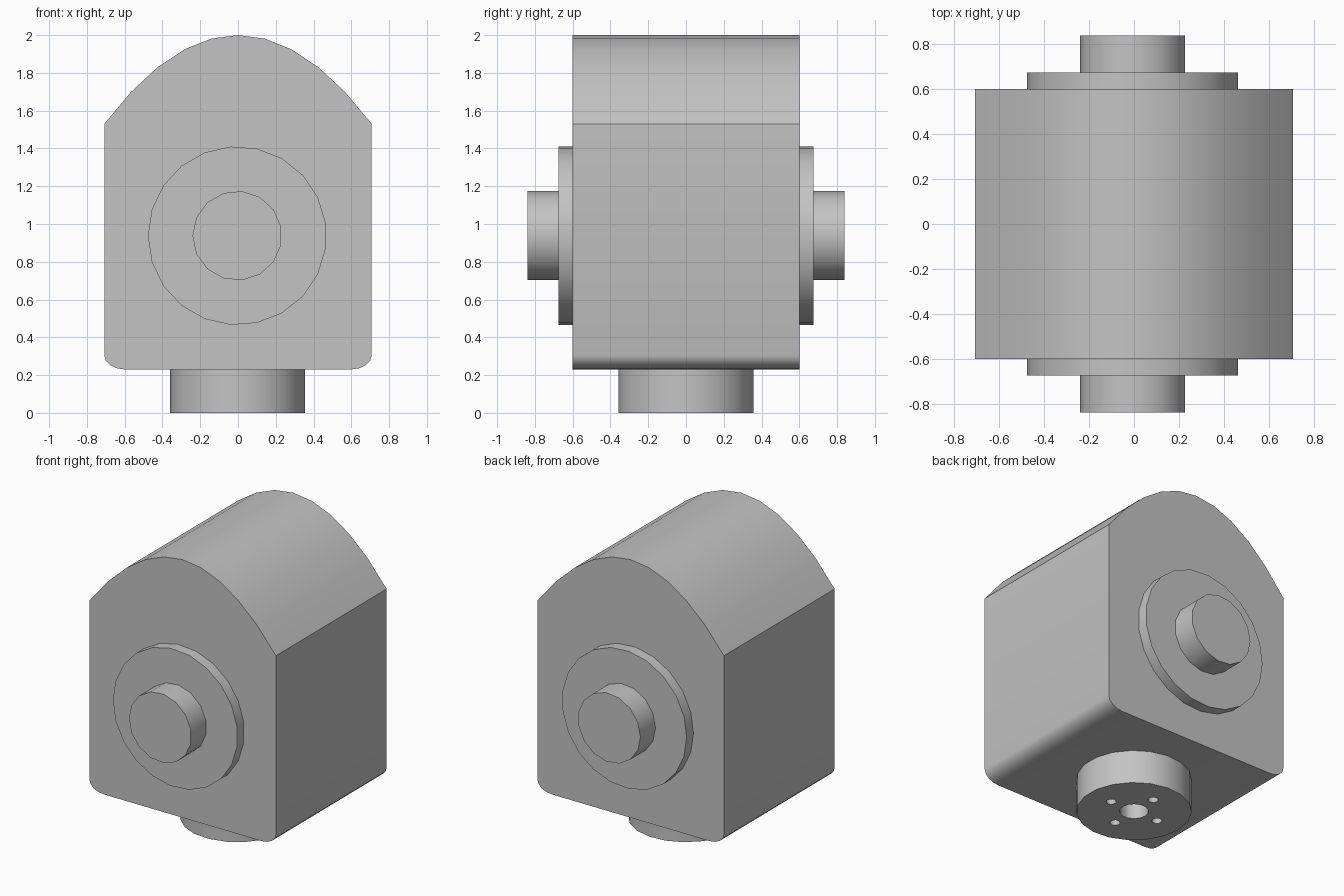
import bpy
import bmesh
import math

cube = bpy.data.objects.get("Cube")
if cube:
    bpy.data.objects.remove(cube, do_unlink=True)

# Single material
grey = bpy.data.materials.new("light grey")
grey.use_nodes = True
COLOUR = (0.55, 0.55, 0.55, 1)
grey.diffuse_color = COLOUR
grey.node_tree.nodes["Principled BSDF"].inputs["Base Color"].default_value = COLOUR


def extrude_loops(name, loops, vector):
    """Solid made by extruding each closed loop of points along a vector."""
    bm = bmesh.new()
    for loop in loops:
        face = bm.faces.new([bm.verts.new(p) for p in loop])
        top = bmesh.ops.extrude_face_region(bm, geom=[face], use_keep_orig=True)
        moved = [v for v in top["geom"] if isinstance(v, bmesh.types.BMVert)]
        bmesh.ops.translate(bm, verts=moved, vec=vector)
    bmesh.ops.recalc_face_normals(bm, faces=bm.faces)
    mesh = bpy.data.meshes.new(name)
    bm.to_mesh(mesh)
    bm.free()
    mesh.materials.append(grey)
    obj = bpy.data.objects.new(name, mesh)
    bpy.context.collection.objects.link(obj)
    return obj


def circle(cx, cy, radius, sides):
    angles = [math.pi + math.tau * i / sides for i in range(sides)]
    return [(cx + radius * math.cos(a), cy + radius * math.sin(a)) for a in angles]


def activate(obj):
    bpy.ops.object.select_all(action="DESELECT")
    obj.select_set(True)
    bpy.context.view_layer.objects.active = obj


def smooth(obj):
    activate(obj)
    bpy.ops.object.shade_smooth_by_angle(angle=math.radians(35))


# Body: parabolic roof, straight sides, rounded lower corners
HALF_W, HALF_D, FLOOR, PEAK, SHOULDER = 0.708, 0.6, 0.23, 2.0, 1.53
STEPS, ROUND_X, ROUND_Z = 10, 0.11, 0.075
profile = []
for i in range(STEPS + 1):
    t = 2 * i / STEPS - 1
    profile.append((t * HALF_W, PEAK - (PEAK - SHOULDER) * t * t))
corner = []
for i in range(5):
    a = math.pi / 2 * i / 4
    corner.append((HALF_W - ROUND_X * (1 - math.cos(a)),
                   FLOOR + ROUND_Z * (1 - math.sin(a))))
profile += corner + [(-x, z) for x, z in reversed(corner)]
body = extrude_loops("body", [[(x, -HALF_D, z) for x, z in profile]], (0, 2 * HALF_D, 0))
smooth(body)

# Stepped trunnions on the front and back
AXIS_Z = 0.938
for side, sign in (("front", -1), ("back", 1)):
    for part, radius, sides, start, end in (("flange", 0.473, 21, 0.6, 0.674),
                                            ("hub", 0.237, 15, 0.674, 0.838)):
        ring = [(x, sign * start, z) for x, z in circle(-0.004, AXIS_Z, radius, sides)]
        smooth(extrude_loops(f"{side}_{part}", [ring], (0, sign * (end - start), 0)))

# Round base with a central bore and four bolt holes
base = extrude_loops("base", [[(x, y, 0) for x, y in circle(0, 0, 0.359, 19)]], (0, 0, FLOOR))
holes = [circle(0, 0, 0.09, 14)]
for i in range(4):
    a = math.pi / 2 * i
    holes.append(circle(0.185 * math.cos(a), 0.185 * math.sin(a), 0.032, 12))
cutter = extrude_loops("hole_cutter", [[(x, y, -0.05) for x, y in h] for h in holes],
                       (0, 0, FLOOR + 0.1))
cutter.hide_render = True
cut = base.modifiers.new("holes", "BOOLEAN")
cut.operation = "DIFFERENCE"
cut.solver = "EXACT"
cut.object = cutter
activate(base)
bpy.ops.object.modifier_apply(modifier=cut.name)
bpy.data.objects.remove(cutter, do_unlink=True)
smooth(base)
